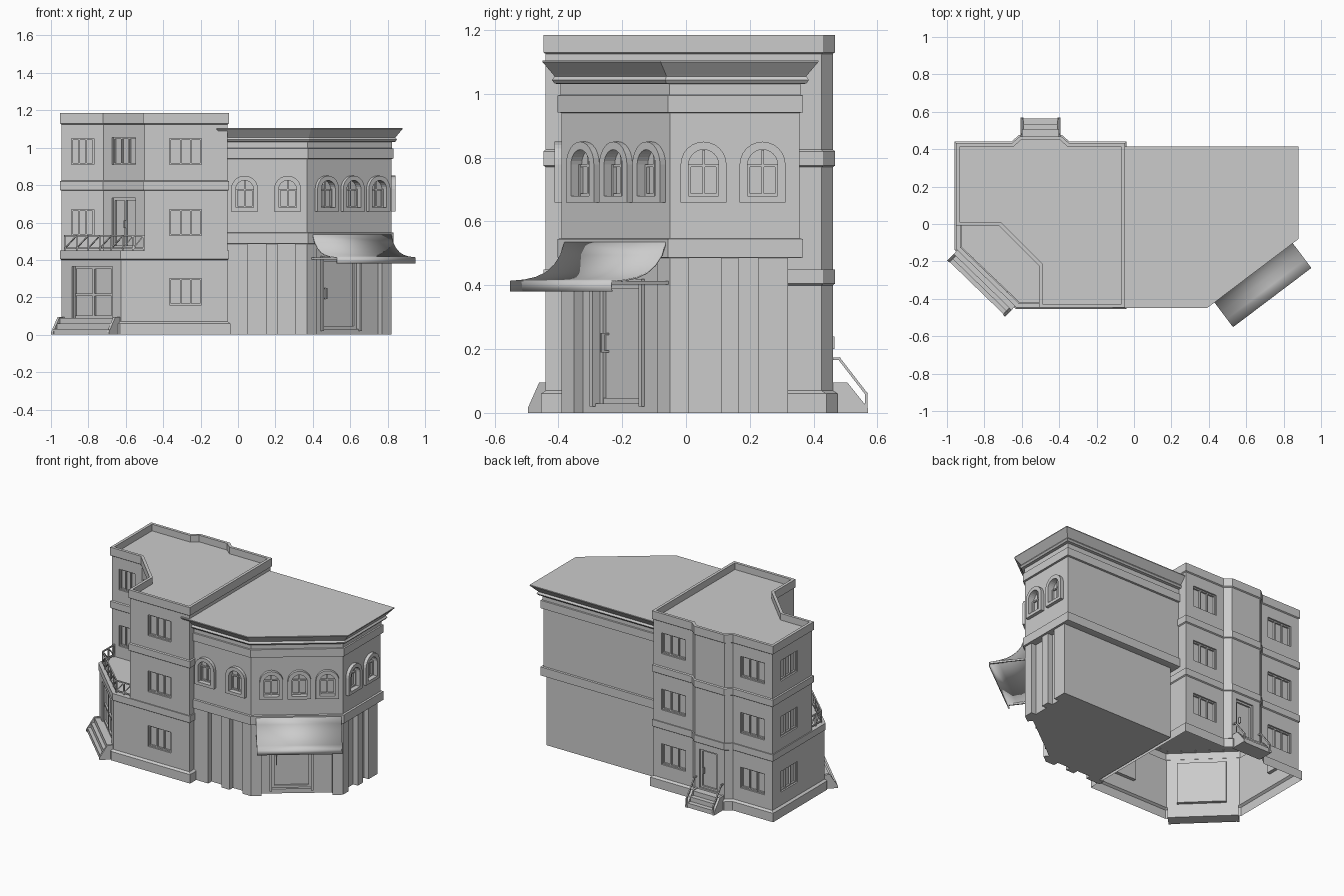
import bpy, bmesh, math
from mathutils import Matrix, Vector

if "Cube" in bpy.data.objects:
    bpy.data.objects.remove(bpy.data.objects["Cube"])

I = Matrix.Identity(4)

def finish(name, bm):
    bmesh.ops.recalc_face_normals(bm, faces=bm.faces)
    me = bpy.data.meshes.new(name)
    bm.to_mesh(me)
    bm.free()
    ob = bpy.data.objects.new(name, me)
    bpy.context.collection.objects.link(ob)
    return ob

def wall(p, q):
    """Frame on a wall: x along p->q, -y outward, z up."""
    a = math.atan2(q[1] - p[1], q[0] - p[0])
    return Matrix.Translation((p[0], p[1], 0)) @ Matrix.Rotation(a, 4, 'Z')

def box(bm, M, x0, x1, y0, y1, z0, z1):
    S = Matrix.Translation(((x0+x1)/2, (y0+y1)/2, (z0+z1)/2)) @ Matrix.Diagonal((x1-x0, y1-y0, z1-z0, 1))
    bmesh.ops.create_cube(bm, size=1, matrix=M @ S)

def bar(bm, a, b, t=0.008):
    a, b = Vector(a), Vector(b)
    R = (b - a).to_track_quat('X', 'Z').to_matrix().to_4x4()
    S = Matrix.Diagonal(((b - a).length + t, t, t, 1))
    bmesh.ops.create_cube(bm, size=1, matrix=Matrix.Translation((a + b) / 2) @ R @ S)

def bridge(bm, r0, r1, closed=True):
    n = len(r0)
    for i in range(n if closed else n - 1):
        j = (i + 1) % n
        bm.faces.new((r0[i], r0[j], r1[j], r1[i]))

def prism(bm, ring0, ring1):
    r = [[bm.verts.new(v) for v in ring] for ring in (ring0, ring1)]
    bridge(bm, *r)
    bm.faces.new(r[0])
    bm.faces.new(r[1])

def offset(poly, d):
    out = []
    for i, p in enumerate(poly):
        p, a, b = Vector(p), Vector(poly[i-1]), Vector(poly[(i+1) % len(poly)])
        e, f = (p - a).normalized(), (b - p).normalized()
        n, m = Vector((e.y, -e.x)), Vector((f.y, -f.x))
        out.append(p + (n + m) * d / (1 + n.dot(m)))
    return out

def loft(name, poly, profile):
    """Stack outlines of poly offset by d at height z, capped."""
    bm = bmesh.new()
    rings = [[bm.verts.new((v.x, v.y, z)) for v in offset(poly, d)] for d, z in profile]
    for a, b in zip(rings, rings[1:]):
        bridge(bm, a, b)
    bm.faces.new(rings[0])
    bm.faces.new(rings[-1])
    return finish(name, bm)

def cut(ob, cutter, open_bottom):
    m = ob.modifiers.new("cut", 'BOOLEAN')
    m.operation, m.solver, m.object = 'DIFFERENCE', 'EXACT', cutter
    me = bpy.data.meshes.new_from_object(ob.evaluated_get(bpy.context.evaluated_depsgraph_get()))
    ob.modifiers.clear()
    ob.data = me
    if open_bottom:
        bm = bmesh.new()
        bm.from_mesh(me)
        z = min(v.co.z for v in bm.verts)
        low = [f for f in bm.faces if all(v.co.z < z + 1e-4 for v in f.verts)]
        bmesh.ops.delete(bm, geom=low, context='FACES')
        bm.to_mesh(me)
        bm.free()

# ---------- left block: storeys ----------
back = [(-0.055, -0.44), (-0.055, 0.425), (-0.35, 0.425), (-0.39, 0.46), (-0.61, 0.46), (-0.65, 0.425), (-0.945, 0.425)]
low_poly = back + [(-0.945, -0.13), (-0.625, -0.44)]
up_poly = back + [(-0.945, 0), (-0.72, 0), (-0.5, -0.22), (-0.5, -0.44)]
lower = loft("left_ground_storey", low_poly, [(.015, 0), (.015, .06), (0, .07), (0, .4), (.007, .405), (.007, .45)])
upper = loft("left_upper_storeys", up_poly, [(0, .45), (0, .77), (.007, .775), (.007, .82), (0, .825), (0, 1.125),
                                             (.007, 1.13), (.007, 1.185), (-.012, 1.185), (-.012, 1.14)])

holes, bars = bmesh.new(), bmesh.new()

def opening(M, cx, w, z0, z1, vs, hs, f=0.008, depth=0.022):
    """Recess with a frame, upright bars at fractions vs and cross bars at fractions hs."""
    x0, x1 = cx - w/2, cx + w/2
    box(holes, M, x0, x1, -.03, depth, z0, z1)
    for t in [0, 1] + vs:
        x = x0 + f/2 + t * (w - f)
        box(bars, M, x - f/2, x + f/2, depth - .012, depth, z0, z1)
    for t in [0, 1] + hs:
        z = z0 + f/2 + t * (z1 - z0 - f)
        box(bars, M, x0, x1, depth - .011, depth, z - f/2, z + f/2)

front_w = wall((-0.5, -0.44), (-0.05, -0.44))
wing_w = wall((-0.945, 0), (-0.72, 0))
diag_w = wall((-0.72, 0), (-0.5, -0.22))
side_w = wall((-0.945, 0.425), (-0.945, 0))
back_w = wall((-0.055, 0.425), (-0.945, 0.425))
bay_w = wall((-0.39, 0.46), (-0.61, 0.46))
entry_w = wall((-0.945, -0.13), (-0.625, -0.44))
thirds = [1/3, 2/3]
for i, z in enumerate((0.16, 0.53, 0.91)):
    for M, cx, w in ((front_w, .22, .17), (side_w, .18, .18), (back_w, .15, .18), (back_w, .74, .18), (wing_w, .115, .12)):
        if M is not wing_w or i:
            opening(M, cx, w, z, z + .14, thirds, [])
opening(diag_w, .155, .18, .91, 1.055, thirds, [])
opening(diag_w, .155, .18, .465, .73, [.5], [], .012)
opening(bay_w, .1, .13, .1, .36, [], [], .012)
opening(entry_w, .23, .3, .09, .365, [.5], [.45], .014)
box(bars, diag_w, .16, .166, -.006, .012, .57, .61)
box(bars, bay_w, .06, .066, -.006, .012, .2, .24)
cutter = finish("opening_cutter", holes)
cut(lower, cutter, True)
cut(upper, cutter, True)
bpy.data.objects.remove(cutter)
finish("window_and_door_bars", bars)

# ---------- balcony railing ----------
rail = bmesh.new()
path = [(-0.925, -0.005), (-0.925, -0.125), (-0.615, -0.42), (-0.505, -0.42)]
for (a, b), n in zip(zip(path, path[1:]), (2, 5, 2)):
    a, b = Vector(a), Vector(b)
    for z in (.462, .53):
        bar(rail, (*a, z), (*b, z))
    for k in range(n):
        p, q = a.lerp(b, k / n), a.lerp(b, (k + 1) / n)
        bar(rail, (*p, .45), (*p, .53))
        bar(rail, (*p, .462), (*q, .53), .006)
bar(rail, (*path[-1], .45), (*path[-1], .53))
finish("balcony_railing", rail)

# ---------- stairs with cheek walls ----------
def stairs(name, M, x0, x1, depth, handrail):
    bm = bmesh.new()
    for k in range(3):
        box(bm, M, x0, x1, -depth * (.95 - .27 * k), 0, .03 * k, .03 * (k + 1))
    prof = [(0, 0), (-depth, 0), (-depth, .015), (-depth * .42, .095), (0, .095)]
    for x in (x0, x1):
        prism(bm, *[[M @ Vector((x + s, y, z)) for y, z in prof] for s in (-.008, .008)])
        if handrail:
            pts = [(x, 0, .17), (x, -.02, .17), (x, -depth + .005, .06), (x, -depth + .005, .015)]
            for a, b in zip(pts, pts[1:]):
                bar(bm, M @ Vector(a), M @ Vector(b), .008)
    finish(name, bm)

stairs("entrance_stairs", entry_w, .015, .43, .085, False)
stairs("back_stairs", bay_w, .01, .21, .11, True)

# ---------- right block: shop floor, upper floor, cornice ----------
A, B, C, D = (-0.055, -0.39), (0.37, -0.39), (0.82, -0.05), (0.82, 0.355)
poly = [A, B, C, D, (-0.055, 0.355)]
shop = loft("shop_ground_storey", poly, [(-.035, 0), (-.035, .49)])
hall = loft("shop_upper_storey", poly, [(0, .485), (.012, .487), (.012, .545), (0, .547), (0, .94), (.012, .942), (.012, .995),
                                        (.004, .997), (.004, 1.03), (.022, 1.032), (.03, 1.043), (.022, 1.055),
                                        (.026, 1.06), (.06, 1.1), (.06, 1.105)])
fw, cw, sw = wall(A, B), wall(B, C), wall(C, D)
pil = bmesh.new()
for M, spans in ((fw, ((0, .105), (.205, .265), (.36, .425))), (cw, ((0, .065), (.5, .564))),
                 (sw, ((0, .06), (.16, .215), (.275, .37)))):
    for x0, x1 in spans:
        box(pil, M, x0, x1, 0, .04, 0, .487)
finish("shop_pilasters", pil)

# arched windows
def arch(r, zb, zc, n=12):
    top = [(r * math.cos(math.pi * k / n), zc + r * math.sin(math.pi * k / n)) for k in range(n + 1)]
    return [(-r, zb), (r, zb)] + top

trim, holes, bars = bmesh.new(), bmesh.new(), bmesh.new()
outer, inner = arch(.072, .66, .778), arch(.047, .68, .778)
for M, xs in ((fw, (.09, .32)), (cw, (.125, .297, .469)), (sw, (.105, .29))):
    for cx in xs:
        def ring(bm, pts, y):
            return [bm.verts.new(M @ Vector((cx + x, y, z))) for x, z in pts]
        o0, o1 = ring(trim, outer, 0), ring(trim, outer, -.022)
        i1, i0 = ring(trim, inner, -.022), ring(trim, inner, 0)
        for a, b in ((o0, o1), (o1, i1), (i1, i0)):
            bridge(trim, a, b)
        prism(holes, *[[M @ Vector((cx + x, y, z)) for x, z in inner] for y in (-.03, .02)])
        box(bars, M, cx - .004, cx + .004, .008, .02, .68, .824)
        for z in (.684, .775):
            box(bars, M, cx - .046, cx + .046, .009, .02, z - .004, z + .004)
        for s in (-1, 1):
            box(bars, M, cx + s*.043 - .004, cx + s*.043 + .004, .008, .02, .68, .778)
finish("arched_window_trim", trim)
finish("arched_window_bars", bars)
cutter = finish("arch_cutter", holes)
cut(hall, cutter, False)
bpy.data.objects.remove(cutter)

# shop door
holes, bars = bmesh.new(), bmesh.new()
inset = cw @ Matrix.Translation((0, .035, 0))
opening(inset, .25, .24, .03, .405, [], [], .016, .03)
box(bars, inset, .155, .161, .0, .012, .19, .25)
box(bars, inset, .155, .161, .0, .03, .19, .196)
box(bars, inset, .155, .161, .0, .03, .244, .25)
for x in (.115, .37):
    box(bars, inset, x, x + .015, -.012, 0, .02, .42)
box(bars, inset, .115, .385, -.012, 0, .405, .42)
cutter = finish("door_cutter", holes)
cut(shop, cutter, False)
bpy.data.objects.remove(cutter)
finish("shop_door_frame", bars)

# awning with side bars
bm = bmesh.new()
prof = [(.012, .535), (.028, .495), (.052, .465), (.085, .441), (.125, .426), (.17, .418), (.225, .414), (.225, .38)]
rings = [[bm.verts.new(cw @ Vector((x, -d, z))) for d, z in prof] for x in (.03, .555)]
bridge(bm, *rings, closed=False)
awning = finish("awning", bm)
awning.modifiers.new("thickness", 'SOLIDIFY').thickness = 0.005
bpy.context.view_layer.objects.active = awning
awning.select_set(True)
bpy.ops.object.shade_smooth_by_angle(angle=math.radians(40))
bm = bmesh.new()
for x in (.034, .551):
    box(bm, cw, x - .004, x + .004, -.225, 0, .402, .414)
finish("awning_side_bars", bm)
